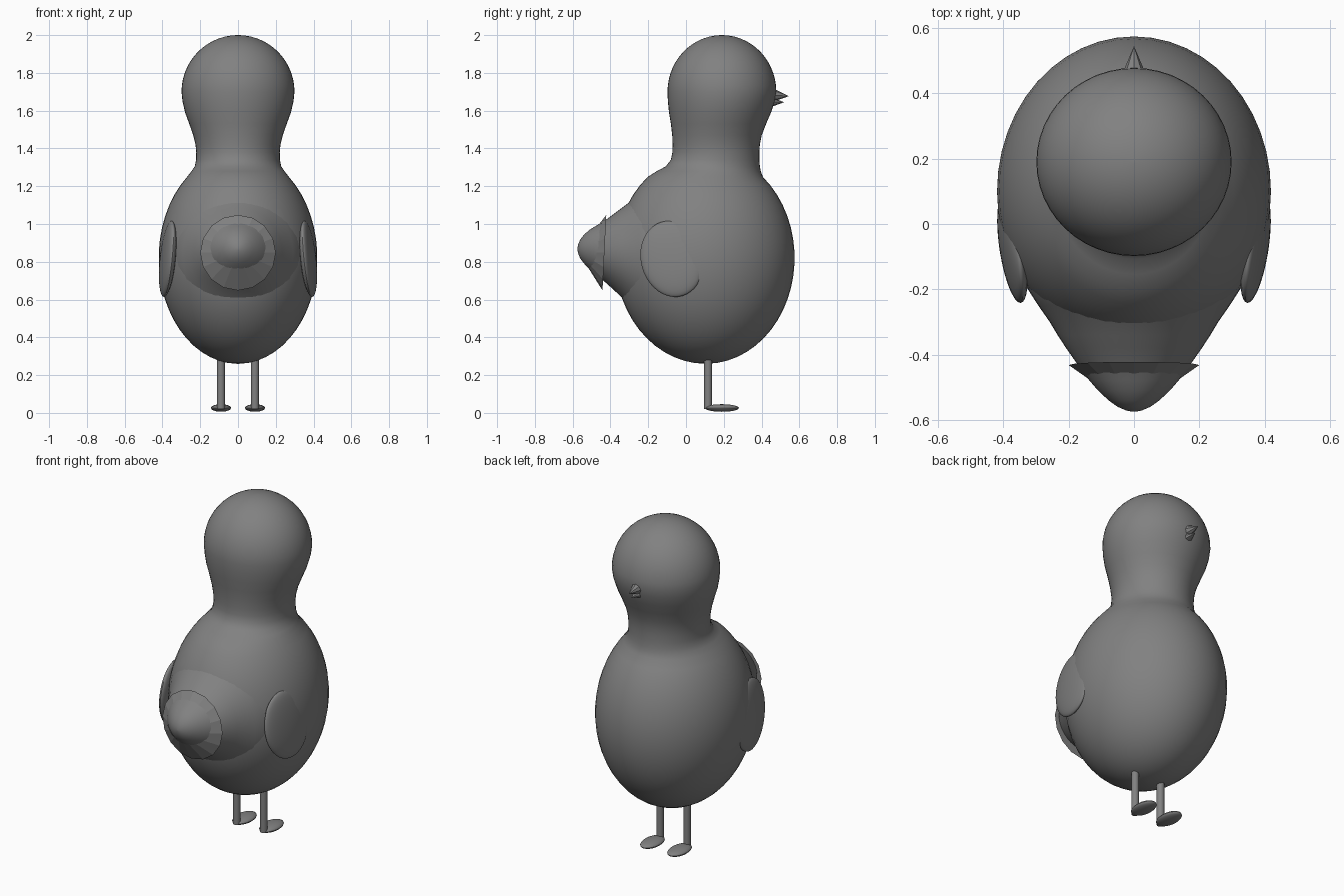
import bpy, bmesh, math
from mathutils import Matrix, Vector, Euler

if "Cube" in bpy.data.objects:
    bpy.data.objects.remove(bpy.data.objects["Cube"])

grey = bpy.data.materials.new("plain_grey")
grey.diffuse_color = (0.22, 0.22, 0.22, 1)
grey.use_nodes = True
grey.node_tree.nodes["Principled BSDF"].inputs["Base Color"].default_value = grey.diffuse_color


def finish(name, bm, smooth=True, matrix=None):
    if matrix:
        bmesh.ops.transform(bm, matrix=matrix, verts=bm.verts)
    bmesh.ops.recalc_face_normals(bm, faces=bm.faces)
    me = bpy.data.meshes.new(name)
    bm.to_mesh(me)
    bm.free()
    me.materials.append(grey)
    for p in me.polygons:
        p.use_smooth = smooth
    ob = bpy.data.objects.new(name, me)
    bpy.context.collection.objects.link(ob)
    return ob


def loft(name, rings, point, n=48):
    """Skin elliptical rings; point(ring, cos, sin) gives each position."""
    bm = bmesh.new()
    rows = []
    for r in rings:
        rows.append([bm.verts.new(point(r, math.cos(2 * math.pi * i / n), math.sin(2 * math.pi * i / n)))
                     for i in range(n)])
    for a, b in zip(rows, rows[1:]):
        for i in range(n):
            bm.faces.new((a[i], a[(i + 1) % n], b[(i + 1) % n], b[i]))
    bm.faces.new(rows[0])
    bm.faces.new(rows[-1])
    return finish(name, bm)


def ellipsoid(name, loc, radii, rot=(0, 0, 0), u=32, v=20):
    bm = bmesh.new()
    bmesh.ops.create_uvsphere(bm, u_segments=u, v_segments=v, radius=1)
    m = Matrix.Translation(loc) @ Euler(rot).to_matrix().to_4x4() @ Matrix.Diagonal((*radii, 1))
    return finish(name, bm, True, m)


def cone(name, start, end, r1, r2, n, smooth=False, flat=1.0):
    a, b = Vector(start), Vector(end)
    bm = bmesh.new()
    bmesh.ops.create_cone(bm, cap_ends=True, segments=n, radius1=r1, radius2=r2, depth=(b - a).length)
    m = Matrix.Translation((a + b) / 2) @ (b - a).to_track_quat('Z', 'Y').to_matrix().to_4x4()
    ob = finish(name, bm, smooth, m @ Matrix.Diagonal((1, flat, 1, 1)))
    return ob


# body, neck and head: egg arc, pinched neck, round crown; rings are (z, y, rx, ry)
rings = []
for i in range(22):
    a = math.radians(-89 + i * 139 / 21)
    c = math.cos(a)
    rings.append((0.82 + 0.56 * math.sin(a), 0.1 + 0.005 * (1 - c), 0.42 * c, 0.475 * c))
rings += [(1.28, 0.121, 0.246, 0.275), (1.305, 0.142, 0.229, 0.249), (1.34, 0.154, 0.222, 0.234),
          (1.38, 0.158, 0.221, 0.230), (1.42, 0.16, 0.225, 0.231), (1.47, 0.164, 0.237, 0.237),
          (1.53, 0.172, 0.258, 0.252), (1.59, 0.18, 0.28, 0.27), (1.65, 0.187, 0.294, 0.283)]
for i in range(15):
    a = math.radians(i * 89 / 14)
    c = math.cos(a)
    rings.append((1.7 + 0.3 * math.sin(a), 0.19, 0.299 * c, 0.288 * c))
loft("body_and_head", rings, lambda r, c, s: (r[2] * c, r[1] + r[3] * s, r[0]))

# tail stump flowing out of the back; rings are (y, z, rx, rz)
tail = [(-0.10, 0.83, 0.36, 0.42), (-0.20, 0.83, 0.325, 0.375), (-0.25, 0.835, 0.293, 0.325),
        (-0.30, 0.84, 0.258, 0.275), (-0.34, 0.848, 0.234, 0.237), (-0.38, 0.852, 0.208, 0.203),
        (-0.42, 0.855, 0.180, 0.170), (-0.45, 0.858, 0.158, 0.148), (-0.48, 0.86, 0.136, 0.128),
        (-0.51, 0.865, 0.110, 0.105), (-0.54, 0.867, 0.078, 0.076), (-0.56, 0.868, 0.05, 0.05),
        (-0.571, 0.868, 0.024, 0.024), (-0.575, 0.868, 0.004, 0.004)]
loft("tail", tail, lambda r, c, s: (r[2] * c, r[0], r[1] + r[3] * s))

# flared collar around the tail
cone("tail_collar", (0, -0.432, 0.848), (0, -0.572, 0.855), 0.2, 0.0, 16)

# beak halves
cone("upper_beak", (0, 0.46, 1.682), (0, 0.545, 1.677), 0.036, 0, 8)
cone("lower_beak", (0, 0.455, 1.645), (0, 0.52, 1.645), 0.03, 0, 8, flat=0.8)

# wings, legs and feet on both sides
for side, s in (("left", -1), ("right", 1)):
    ellipsoid(side + "_wing", (s * 0.372, -0.075, 0.815), (0.036, 0.165, 0.205),
              (math.radians(17), s * math.radians(-5), s * math.radians(-8)))
    cone(side + "_leg", (s * 0.09, 0.117, 0.02), (s * 0.09, 0.117, 0.32), 0.021, 0.021, 16, True)
    ellipsoid(side + "_foot", (s * 0.09, 0.19, 0.026), (0.053, 0.09, 0.02), u=24, v=12)

for ob in bpy.context.collection.objects:
    ob.select_set(True)
    bpy.context.view_layer.objects.active = ob
bpy.ops.object.shade_smooth_by_angle(angle=math.radians(35))
for name in ("tail_collar", "upper_beak"):
    for p in bpy.data.objects[name].data.polygons:
        p.use_smooth = False
